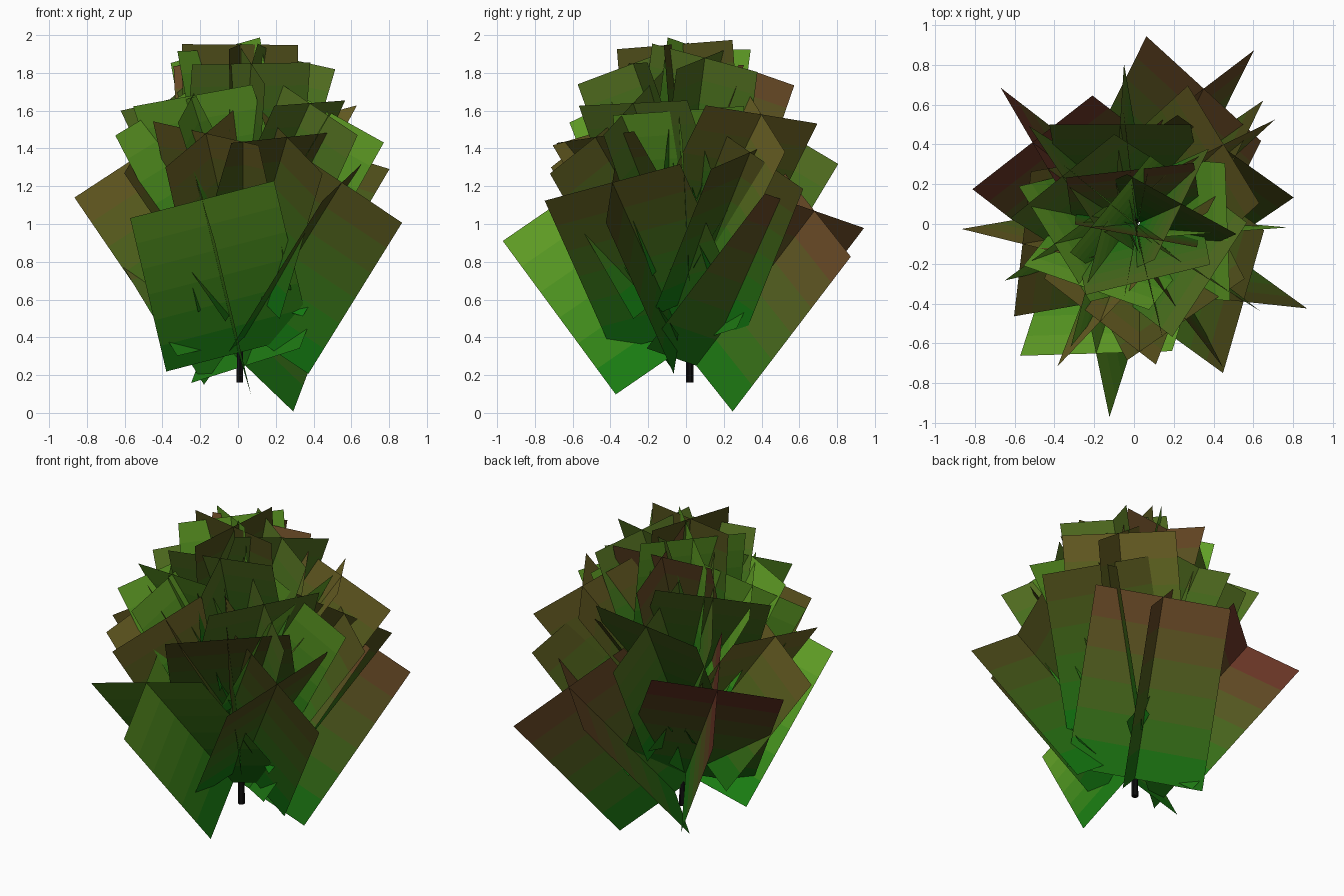
import bpy, math
from mathutils import Vector

if "Cube" in bpy.data.objects:
    bpy.data.objects.remove(bpy.data.objects["Cube"])

BANDS = 6
GREEN = (0.0, 0.20, 0.005)
TIPS = {'g': (0.13, 0.36, 0.02), 'o': (0.09, 0.15, 0.015), 'b': (0.17, 0.12, 0.02),
        'd': (0.08, 0.06, 0.01), 'n': (0.15, 0.055, 0.02), 'r': (0.15, 0.02, 0.02)}
mats = {}


def material(key, band):
    # foliage colour fades from green at the stem to the tip colour
    name = f"leaf_{key}_{band}"
    if name not in mats:
        t = (band + 0.5) / BANDS
        m = bpy.data.materials.new(name)
        m.diffuse_color = tuple(a + (b - a) * t for a, b in zip(GREEN, TIPS[key])) + (1,)
        m.use_nodes = True
        m.node_tree.nodes["Principled BSDF"].inputs["Base Color"].default_value = m.diffuse_color
        mats[name] = m
    return mats[name]


def cluster(i, x, y, z, roll, key):
    # two crossed leaf cards along a branch; higher clusters are shorter and narrower
    tip = Vector((x, y, z))
    base = Vector((0.015 + x * 0.07, y * 0.08, 0.25 + 1.13 * (z - 1.07)))
    half = 0.40 - 0.10 * (z - 1.07)
    axis = (tip - base).normalized()
    side = Vector((-y, x, 0)).normalized()
    side = (side - axis * side.dot(axis)).normalized()
    up = axis.cross(side)
    verts, faces = [], []
    for deg in (roll, roll + 90):
        a = math.radians(deg)
        d = (side * math.cos(a) + up * math.sin(a)) * half
        n = len(verts)
        for k in range(BANDS + 1):
            c = base.lerp(tip, k / BANDS)
            verts += [c - d, c + d]
        faces += [(n + 2*k, n + 2*k + 1, n + 2*k + 3, n + 2*k + 2) for k in range(BANDS)]
    me = bpy.data.meshes.new(f"leaf_cluster_{i:02d}")
    me.from_pydata([tuple(v) for v in verts], [], faces)
    bpy.context.collection.objects.link(bpy.data.objects.new(me.name, me))
    for b in range(BANDS):
        me.materials.append(material(key, b))
    for p in me.polygons:
        p.material_index = p.index % BANDS


# branch tip x, y, z, roll in degrees, tip colour
clusters = [
    # lowest ring
    (-0.19, -0.65, 1.13, 23, 'g'), (0.35, 0.68, 1.07, 70, 'n'),
    (0.55, -0.39, 1.22, 24, 'd'), (-0.51, 0.41, 1.18, -17, 'r'),
    # middle ring
    (0.51, 0.34, 1.38, 25, 'd'), (-0.56, -0.10, 1.34, 70, 'b'),
    (-0.17, -0.49, 1.48, 69, 'b'), (0.26, -0.48, 1.46, 8, 'd'),
    (-0.07, 0.50, 1.50, 80, 'o'),
    # upper ring
    (0.45, 0.40, 1.58, 77, 'b'), (0.47, -0.04, 1.60, 8, 'g'),
    (0.38, -0.28, 1.64, 4, 'o'), (-0.40, -0.10, 1.62, 20, 'g'),
    (-0.36, 0.24, 1.66, 70, 'o'), (-0.24, -0.32, 1.68, 20, 'g'),
    # crown
    (0.07, -0.28, 1.85, 0, 'o'), (-0.02, 0.27, 1.84, 2, 'n'),
    (0.24, 0.10, 1.88, 40, 'o'), (0.01, -0.06, 1.95, 70, 'd'),
    (-0.12, 0.10, 1.92, 0, 'g'),
]
for i, c in enumerate(clusters):
    cluster(i, *c)

# tapered trunk
bpy.ops.mesh.primitive_cone_add(vertices=6, radius1=0.02, radius2=0.005, depth=1.44,
                                location=(0.01, 0.02, 0.88))
trunk = bpy.context.object
trunk.name = "trunk"
bark = bpy.data.materials.new("bark")
bark.diffuse_color = (0.004, 0.004, 0.004, 1)
bark.use_nodes = True
bark.node_tree.nodes["Principled BSDF"].inputs["Base Color"].default_value = bark.diffuse_color
trunk.data.materials.append(bark)
